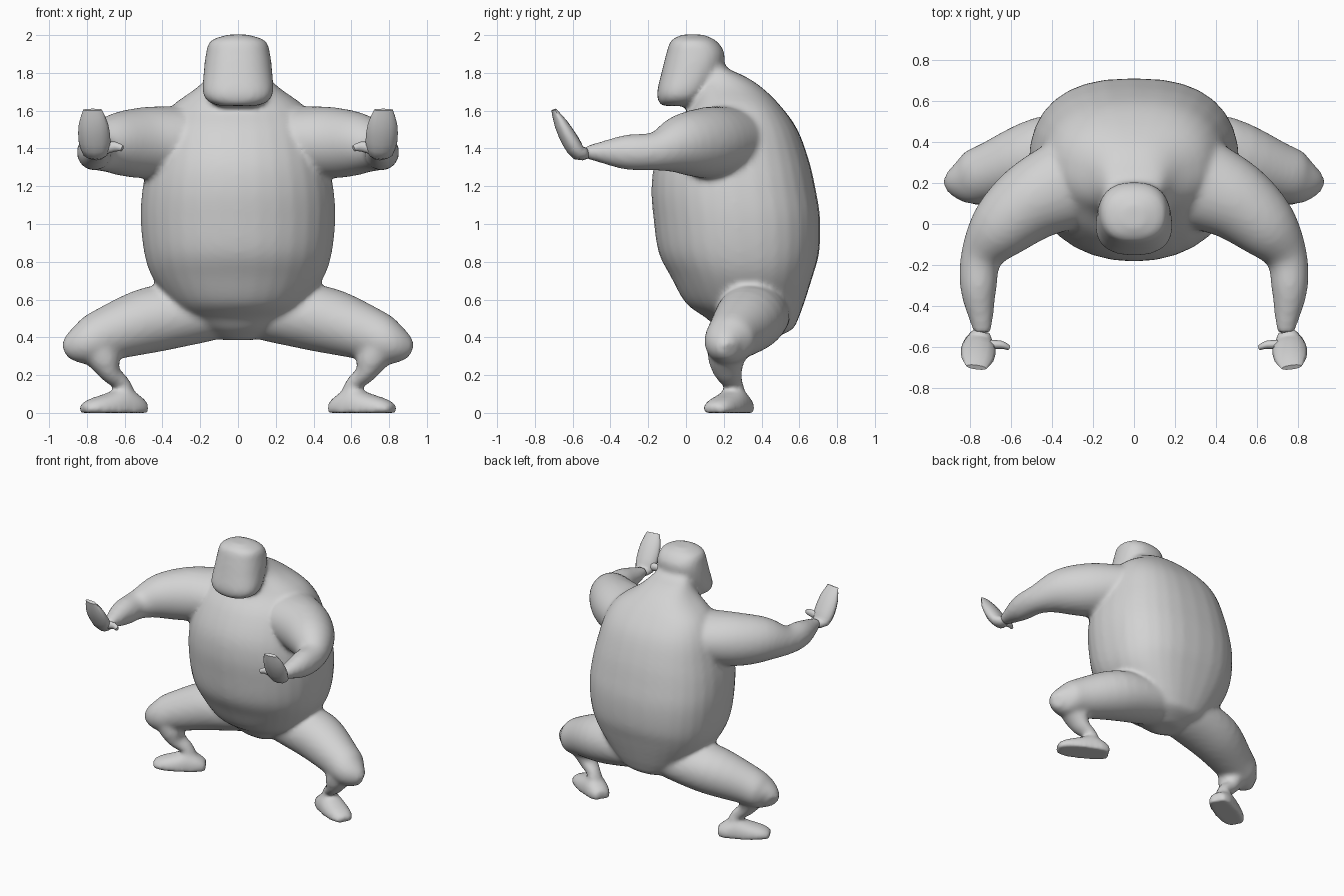
import bpy, bmesh, math
from mathutils import Vector

if "Cube" in bpy.data.objects:
    bpy.data.objects.remove(bpy.data.objects["Cube"])

skin = bpy.data.materials.new("grey_clay")
skin.diffuse_color = (0.65, 0.65, 0.65, 1)
skin.use_nodes = True
skin.node_tree.nodes["Principled BSDF"].inputs["Base Color"].default_value = skin.diffuse_color


def refine(rings, steps):
    """Pass a smooth spline through the rings."""
    out = []
    for i in range(len(rings) - 1):
        p0, p1 = rings[max(i - 1, 0)], rings[i]
        p2, p3 = rings[i + 1], rings[min(i + 2, len(rings) - 1)]
        for k in range(steps):
            t = k / steps
            out.append([0.5 * (2 * b + (c - a) * t + (2 * a - 5 * b + 4 * c - d) * t ** 2
                               + (3 * b - a - 3 * c + d) * t ** 3)
                        for a, b, c, d in zip(p0, p1, p2, p3)])
    return out + [list(rings[-1])]


def loft(name, rings, up, sides=32, power=2.0, back_power=None, axis=None,
         mirror=False, steps=4):
    """Skin closed rings (x, y, z, half_width, half_depth) along a path."""
    rings = refine(rings, steps)
    bm = bmesh.new()
    centres = [Vector(r[:3]) for r in rings]
    loops = []
    for i, (x, y, z, a, b) in enumerate(rings):
        before, after = centres[max(i - 1, 0)], centres[min(i + 1, len(rings) - 1)]
        t = Vector(axis) if axis else (after - before).normalized()
        s = t.cross(Vector(up)).normalized()
        u = s.cross(t)
        loop = []
        for k in range(sides):
            ang = 2 * math.pi * k / sides
            c, n = math.cos(ang), math.sin(ang)
            e = 2 / (back_power if back_power and n > 0 else power)
            c = math.copysign(abs(c) ** e, c)
            n = math.copysign(abs(n) ** e, n)
            p = centres[i] + s * a * c + u * b * n
            p.z = max(p.z, 0)          # soles stay flat on the floor
            loop.append(bm.verts.new(p))
        loops.append(loop)
    for lo, hi in zip(loops, loops[1:]):
        for k in range(sides):
            j = (k + 1) % sides
            bm.faces.new((lo[k], lo[j], hi[j], hi[k]))
    bm.faces.new(loops[0])
    bm.faces.new(loops[-1])
    bmesh.ops.recalc_face_normals(bm, faces=bm.faces)
    me = bpy.data.meshes.new(name)
    bm.to_mesh(me)
    bm.free()
    me.materials.append(skin)
    ob = bpy.data.objects.new(name, me)
    bpy.context.collection.objects.link(ob)
    if mirror:
        m = ob.modifiers.new("mirror", 'MIRROR')
        m.use_mirror_merge = False
    bpy.ops.object.select_all(action='DESELECT')
    ob.select_set(True)
    bpy.context.view_layer.objects.active = ob
    bpy.ops.object.shade_smooth_by_angle(angle=math.radians(65))
    return ob


def upright(profile):
    """Turn (z, front_y, back_y, half_width) into horizontal rings."""
    return [(0, (f + b) / 2, z, w, (b - f) / 2) for z, f, b, w in profile]


Y, Z = (0, 1, 0), (0, 0, 1)

# Round torso, from crotch up to the neck
torso = loft("body", upright([
    (0.385, 0.26, 0.44, 0.08), (0.44, 0.17, 0.56, 0.20), (0.50, 0.11, 0.595, 0.28),
    (0.58, 0.00, 0.625, 0.36), (0.72, -0.08, 0.67, 0.455), (0.85, -0.145, 0.705, 0.497),
    (1.03, -0.172, 0.71, 0.515), (1.19, -0.183, 0.685, 0.505), (1.34, -0.16, 0.65, 0.475),
    (1.50, -0.08, 0.59, 0.43), (1.62, 0.02, 0.505, 0.355), (1.72, 0.05, 0.405, 0.22),
    (1.78, 0.06, 0.315, 0.16), (1.83, 0.06, 0.215, 0.13), (1.90, 0.04, 0.195, 0.10)]),
    Y, power=2.1, back_power=2.5, axis=Z)

# Blocky head, pushed forward over the chest
head = loft("head", upright([
    (1.625, -0.125, 0.05, 0.10), (1.65, -0.147, 0.08, 0.16), (1.70, -0.153, 0.12, 0.187),
    (1.80, -0.13, 0.185, 0.182), (1.90, -0.105, 0.205, 0.17), (1.97, -0.08, 0.16, 0.145),
    (2.003, -0.02, 0.09, 0.05)]),
    Y, power=2.35, axis=Z)

# Arms: shoulder, elbow, wrist
arm = loft("arm", [
    (0.20, 0.26, 1.46, 0.20, 0.17), (0.32, 0.20, 1.44, 0.22, 0.184),
    (0.50, 0.11, 1.43, 0.195, 0.188), (0.65, -0.02, 1.42, 0.158, 0.16),
    (0.745, -0.16, 1.385, 0.103, 0.103), (0.76, -0.32, 1.38, 0.088, 0.092),
    (0.745, -0.48, 1.38, 0.055, 0.048), (0.745, -0.53, 1.38, 0.042, 0.035)],
    Z, mirror=True)

# Squatting legs: thigh out to the knee, thin shin back to the ankle
thigh = loft("thigh", [
    (0.06, 0.37, 0.53, 0.17, 0.13), (0.20, 0.365, 0.525, 0.19, 0.155),
    (0.45, 0.335, 0.495, 0.187, 0.175), (0.70, 0.255, 0.415, 0.145, 0.142),
    (0.80, 0.225, 0.37, 0.13, 0.12), (0.87, 0.225, 0.345, 0.09, 0.085),
    (0.905, 0.24, 0.33, 0.045, 0.045)],
    Z, mirror=True)
shin = loft("shin", [
    (0.74, 0.21, 0.35, 0.10, 0.10), (0.705, 0.215, 0.275, 0.085, 0.095),
    (0.675, 0.225, 0.21, 0.055, 0.075), (0.612, 0.25, 0.15, 0.045, 0.054),
    (0.60, 0.255, 0.08, 0.06, 0.065)],
    Y, mirror=True)

# Feet turned outward
foot = loft("foot", [
    (0.495, 0.315, 0.02, 0.055, 0.045), (0.54, 0.29, 0.02, 0.08, 0.08),
    (0.605, 0.255, 0.02, 0.088, 0.115), (0.69, 0.21, 0.02, 0.092, 0.085),
    (0.775, 0.165, 0.02, 0.08, 0.055), (0.822, 0.14, 0.015, 0.05, 0.03)],
    Z, power=2.3, mirror=True)

# Melt trunk, head and limbs into one continuous smooth skin
bpy.ops.object.select_all(action='DESELECT')
for ob in (torso, head, arm, thigh, shin, foot):
    ob.select_set(True)
bpy.context.view_layer.objects.active = torso
bpy.ops.object.convert(target='MESH')
bpy.ops.object.join()
body = bpy.context.view_layer.objects.active
remesh = body.modifiers.new("skin", 'REMESH')
remesh.mode = 'VOXEL'
remesh.voxel_size = 0.016
remesh.use_smooth_shade = True
soften = body.modifiers.new("soften", 'SMOOTH')
soften.factor = 0.5
soften.iterations = 8

# Raised palms
loft("hand", [
    (0.745, -0.525, 1.375, 0.04, 0.03), (0.755, -0.57, 1.378, 0.07, 0.042),
    (0.76, -0.612, 1.44, 0.085, 0.046), (0.765, -0.662, 1.53, 0.078, 0.036),
    (0.77, -0.70, 1.605, 0.05, 0.012)],
    Z, sides=12, steps=2, mirror=True)
loft("thumb", [
    (0.72, -0.59, 1.40, 0.025, 0.035), (0.65, -0.59, 1.41, 0.02, 0.026),
    (0.612, -0.605, 1.40, 0.012, 0.016)],
    Z, sides=8, steps=2, mirror=True)
